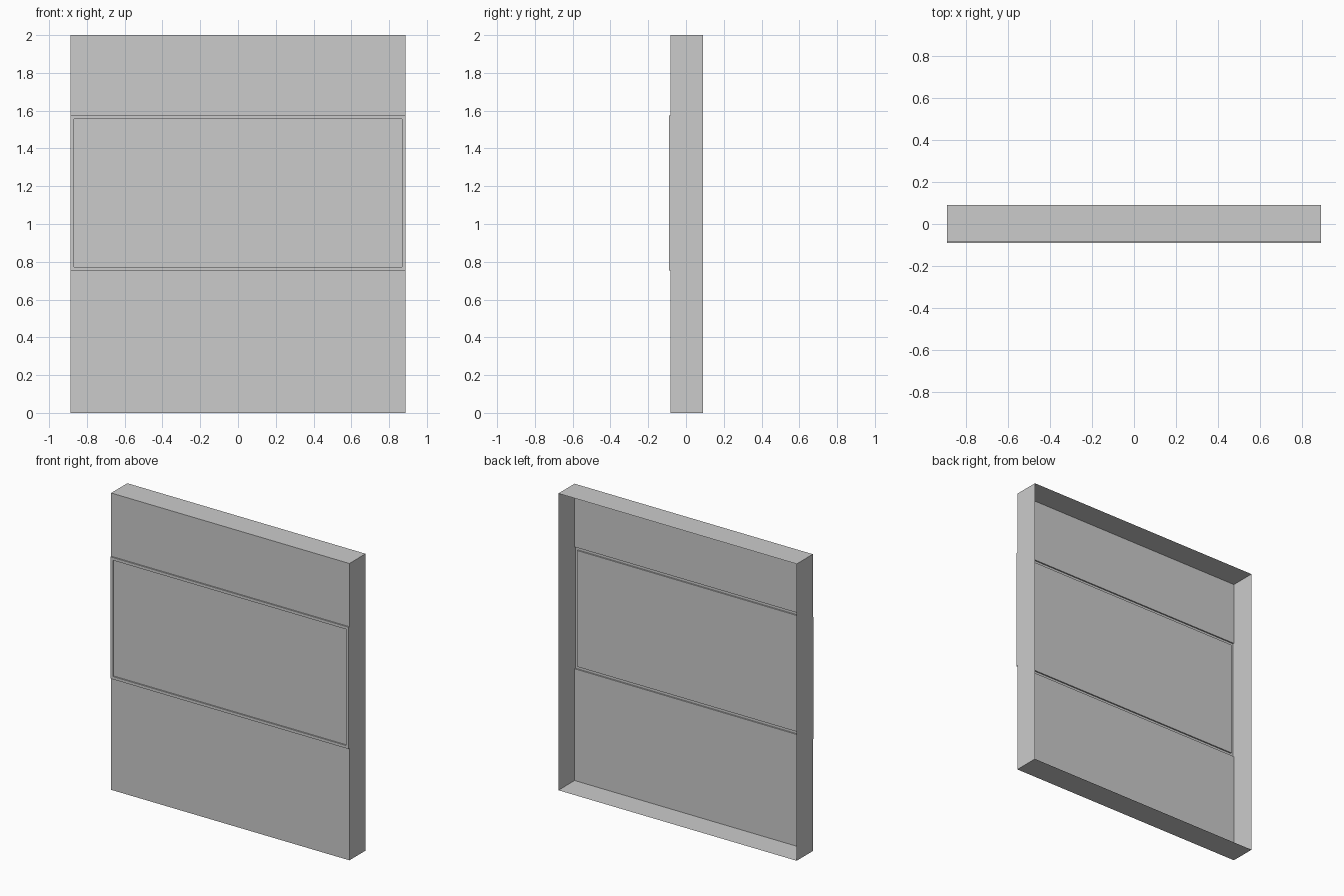
import bpy, bmesh

if "Cube" in bpy.data.objects:
    bpy.data.objects.remove(bpy.data.objects["Cube"])

HALF_W = 0.888     # half width
BACK_Y = 0.09      # open rear rim
SHEET_Y = -0.082   # main front sheet
BAND_Y = -0.091    # raised middle band
Z0, Z1, H = 0.753, 1.574, 2.0

bm = bmesh.new()

# Folded sheet: bottom flange, front with raised band, top flange
profile = [(BACK_Y, 0), (SHEET_Y, 0), (SHEET_Y, Z0), (BAND_Y, Z0),
           (BAND_Y, Z1), (SHEET_Y, Z1), (SHEET_Y, H), (BACK_Y, H)]
left = [bm.verts.new((-HALF_W, y, z)) for y, z in profile]
right = [bm.verts.new((HALF_W, y, z)) for y, z in profile]
strips = [bm.faces.new((left[i], right[i], right[i + 1], left[i + 1]))
          for i in range(len(profile) - 1)]

# Side walls (the back stays open)
bm.faces.new(left)
bm.faces.new(right[::-1])
bmesh.ops.recalc_face_normals(bm, faces=bm.faces)

# Shallow recessed panel in the raised band
band = strips[3]
bmesh.ops.inset_individual(bm, faces=[band], thickness=0.027, depth=0)
recess = bmesh.ops.extrude_discrete_faces(bm, faces=[band])["faces"]
bmesh.ops.translate(bm, verts=recess[0].verts, vec=(0, SHEET_Y - BAND_Y, 0))

mesh = bpy.data.meshes.new("wall_panel")
bm.to_mesh(mesh)
bm.free()
panel = bpy.data.objects.new("wall_panel", mesh)
bpy.context.collection.objects.link(panel)
